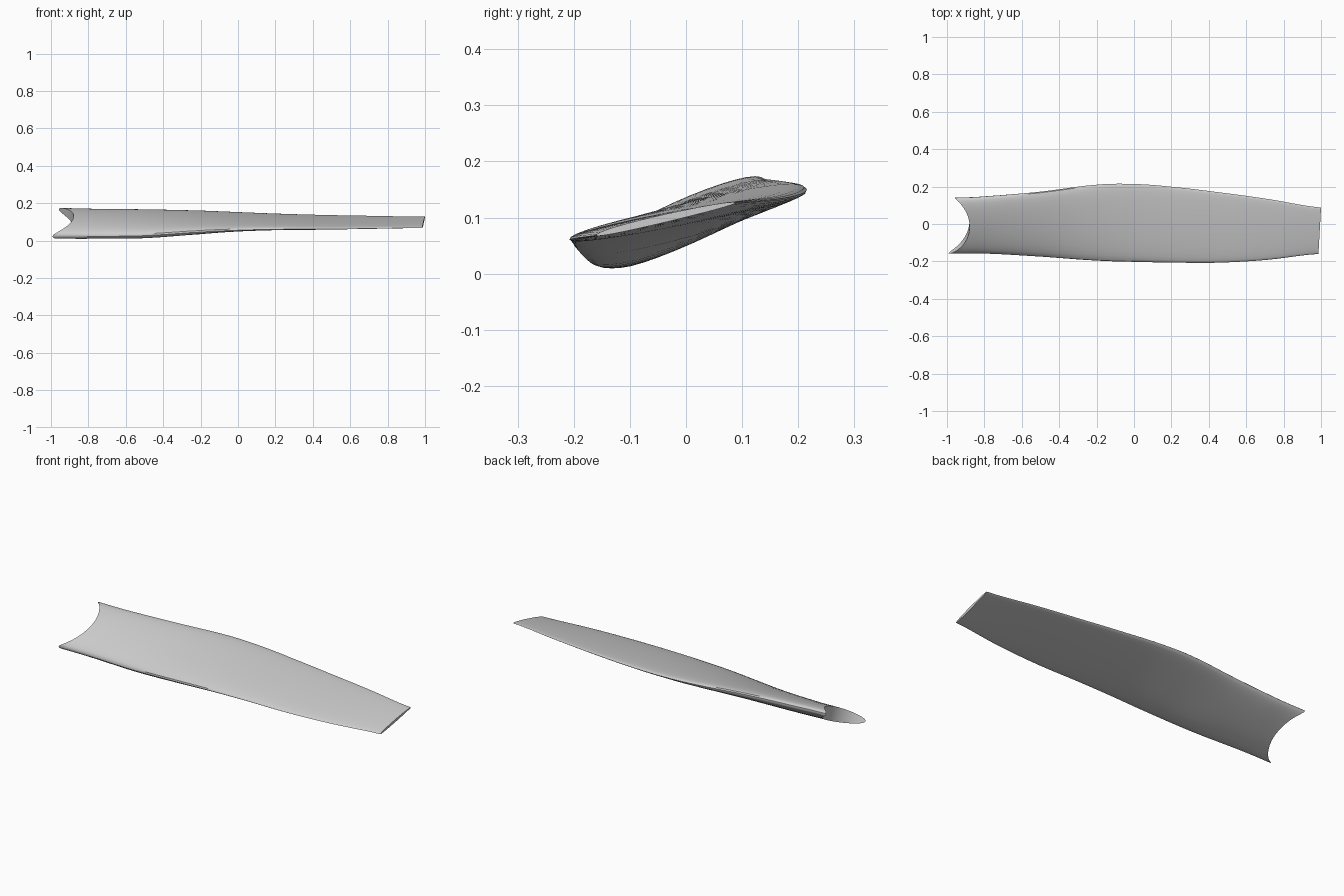
import bpy, bmesh, math
from mathutils import Vector

if "Cube" in bpy.data.objects:
    bpy.data.objects.remove(bpy.data.objects["Cube"])

# Stations along the blade:
# x, low edge y, low edge z, high edge y, high edge z, half thickness up, half thickness down
STATIONS = [
    (-1.0, -.157, .022, .140, .167, .035, .040),
    (-.80, -.157, .022, .148, .163, .035, .040),
    (-.50, -.174, .026, .173, .160, .033, .040),
    (-.20, -.195, .045, .210, .154, .028, .032),
    (.00, -.202, .055, .214, .147, .023, .022),
    (.20, -.206, .060, .199, .140, .019, .016),
    (.45, -.207, .061, .170, .134, .015, .012),
    (.72, -.192, .064, .133, .130, .012, .008),
    (1.0, -.160, .068, .088, .126, .009, .005),
]
HALF = 16        # chord divisions per surface
STEPS = 5        # rings between stations
HUB = Vector((-1.063, 0, .098))
HUB_R = .188


def catmull(a, b, c, d, t):
    return [.5 * (2 * q + (r - p) * t + (2 * p - 5 * q + 4 * r - s) * t * t
                  + (3 * q - p - 3 * r + s) * t ** 3) for p, q, r, s in zip(a, b, c, d)]


def rings():
    n = len(STATIONS)
    for i in range(n - 1):
        a, d = STATIONS[max(i - 1, 0)], STATIONS[min(i + 2, n - 1)]
        for k in range(STEPS):
            v = catmull(a, STATIONS[i], STATIONS[i + 1], d, k / STEPS)
            v[0] = STATIONS[i][0] + (STATIONS[i + 1][0] - STATIONS[i][0]) * k / STEPS
            yield v
    yield list(STATIONS[-1])


def section(s):
    """Closed airfoil loop: upper surface low to high edge, then lower surface back."""
    x, y0, z0, y1, z1, up, down = s
    ang = math.atan2(z1 - z0, y1 - y0)
    pts = []
    for j in range(2 * HALF):
        a = math.pi * j / HALF
        t = .5 - .5 * math.cos(a)
        w = max(4 * t * (1 - t), 0) ** .43 * (1 + .12 * (1 - 2 * t))
        h = up * w if j <= HALF else -down * w
        pts.append((t, y0 + (y1 - y0) * t - math.sin(ang) * h,
                    z0 + (z1 - z0) * t + math.cos(ang) * h))
    return pts


# Blade: lofted sections, root scooped to fit a round hub, tip slightly raked
bm = bmesh.new()
loops = []
for s in rings():
    u = (s[0] + 1) / 2
    loop = []
    for t, y, z in section(s):
        d2 = y * y + (z - HUB.z) ** 2
        root = max(HUB.x + math.sqrt(max(HUB_R ** 2 - d2, 0)), -1)
        tip = 1 - .014 * (1 - t)
        k = min(u / .15, 1)
        x = s[0] + (root + 1) * (1 - k) + (tip - 1) * u
        loop.append(bm.verts.new((x, y, z)))
    loops.append(loop)
N = 2 * HALF
for a, b in zip(loops, loops[1:]):
    for j in range(N):
        bm.faces.new((a[j], a[(j + 1) % N], b[(j + 1) % N], b[j]))
# End caps as strips joining upper and lower surfaces
for loop in (loops[0], loops[-1]):
    for j in range(HALF):
        quad = [loop[j], loop[j + 1], loop[(N - j - 1) % N], loop[(N - j) % N]]
        bm.faces.new(list(dict.fromkeys(quad)))
bmesh.ops.recalc_face_normals(bm, faces=bm.faces)
mesh = bpy.data.meshes.new("propeller_blade")
bm.to_mesh(mesh)
bm.free()
blade = bpy.data.objects.new("propeller_blade", mesh)
bpy.context.collection.objects.link(blade)
bpy.context.view_layer.objects.active = blade
blade.select_set(True)
bpy.ops.object.shade_smooth_by_angle(angle=math.radians(35))
